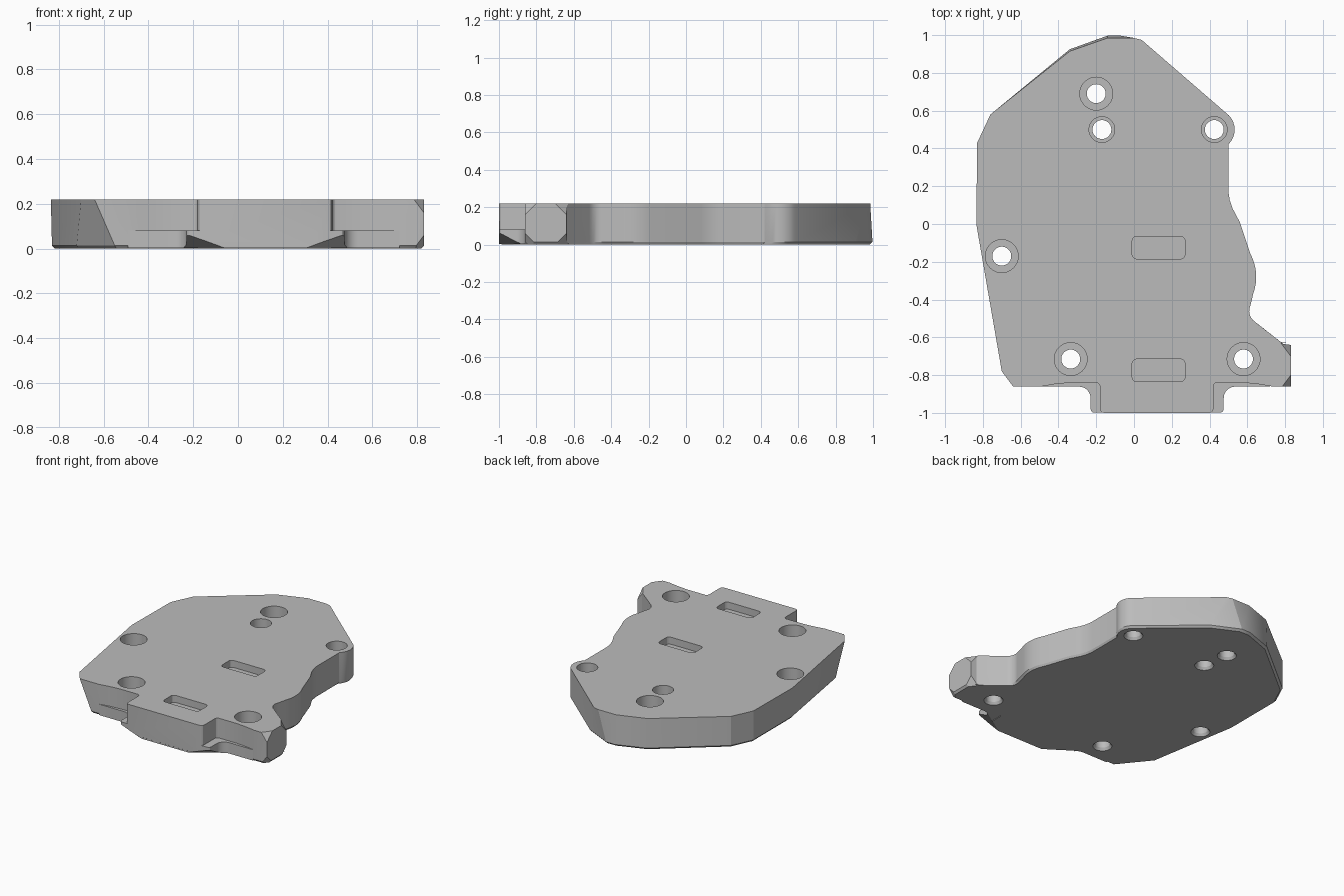
import bpy
import bmesh
import math
from mathutils import Matrix, Vector

if "Cube" in bpy.data.objects:
    bpy.data.objects.remove(bpy.data.objects["Cube"], do_unlink=True)

HEIGHT = 0.22
FLANGE_TOP = 0.08

grey = bpy.data.materials.new("plain_grey")
grey.use_nodes = True
grey.diffuse_color = (0.5, 0.5, 0.5, 1)
grey.node_tree.nodes["Principled BSDF"].inputs["Base Color"].default_value = grey.diffuse_color


def make_object(name, bm):
    """Turn a bmesh into a grey object with outward normals."""
    bmesh.ops.recalc_face_normals(bm, faces=bm.faces)
    mesh = bpy.data.meshes.new(name)
    bm.to_mesh(mesh)
    bm.free()
    mesh.materials.append(grey)
    result = bpy.data.objects.new(name, mesh)
    bpy.context.collection.objects.link(result)
    return result


def loft(name, rings):
    """Join equally long closed rings, capping both ends."""
    bm = bmesh.new()
    loops = [[bm.verts.new(point) for point in ring] for ring in rings]
    for lower, upper in zip(loops, loops[1:]):
        count = len(lower)
        for i in range(count):
            j = (i + 1) % count
            bm.faces.new((lower[i], lower[j], upper[j], upper[i]))
    bm.faces.new(loops[0][::-1])
    bm.faces.new(loops[-1])
    return make_object(name, bm)


def at_height(outline, z, scale=1.0):
    return [(x * scale, y * scale, z) for x, y in outline]


def arc(centre, radius, start, end, steps=6):
    """Points on a circular arc, angles in degrees."""
    points = []
    for i in range(steps + 1):
        angle = math.radians(start + (end - start) * i / steps)
        points.append((centre[0] + radius * math.cos(angle),
                       centre[1] + radius * math.sin(angle)))
    return points


def combine(target, tool, operation):
    """Apply a boolean and remove its tool."""
    modifier = target.modifiers.new(operation.title(), "BOOLEAN")
    modifier.operation = operation
    modifier.solver = "EXACT"
    modifier.object = tool
    bpy.ops.object.select_all(action="DESELECT")
    bpy.context.view_layer.objects.active = target
    target.select_set(True)
    bpy.ops.object.modifier_apply(modifier=modifier.name)
    bpy.data.objects.remove(tool, do_unlink=True)


def cut_round(target, centre, radius, bottom, top, end_radius=None, turn=None):
    """Cut a cylinder or cone along z, or along a turned axis."""
    bm = bmesh.new()
    middle = Matrix.Translation((0, 0, (bottom + top) / 2))
    bmesh.ops.create_cone(bm, cap_ends=True, segments=40, radius1=radius,
                          radius2=end_radius or radius, depth=top - bottom, matrix=middle)
    placement = Matrix.Translation(centre)
    if turn:
        placement = placement @ turn
    bm.transform(placement)
    combine(target, make_object("round_cutter", bm), "DIFFERENCE")


def cut_corner(target, corner, signs, legs):
    """Cut one outer corner away with a slanted plane."""
    margin = 0.01
    factor = 1 + sum(margin / leg for leg in legs)
    apex = Vector(c + s * margin for c, s in zip(corner, signs))
    points = [apex]
    for axis in range(3):
        point = apex.copy()
        point[axis] -= signs[axis] * legs[axis] * factor
        points.append(point)
    bm = bmesh.new()
    for point in points:
        bm.verts.new(point)
    bmesh.ops.convex_hull(bm, input=bm.verts)
    combine(target, make_object("corner_cutter", bm), "DIFFERENCE")


# Plate outline: front edge with tab, wavy left side, boss, back, slanted right
front = [(-0.64, -0.86), (-0.49, -0.86), (-0.42, -0.848), (-0.34, -0.84)]
front += arc((-0.2, -0.86), 0.02, 90, 0, 3) + arc((-0.16, -0.98), 0.02, 180, 270, 3)
front += arc((0.4, -0.98), 0.02, 270, 360, 3) + arc((0.44, -0.86), 0.02, 180, 90, 3)
front += [(0.58, -0.84), (0.66, -0.848), (0.73, -0.86), (0.83, -0.86)]
side = [(0.83, -0.64), (0.79, -0.635)]
side += arc((0.68, -0.46), 0.07, 235, 155)
side += arc((0.39, -0.28), 0.257, -20, 28, 8)
side += [(0.56, 0.01), (0.523, 0.08), (0.507, 0.125), (0.5, 0.17), (0.5, 0.42)]
side += arc((0.425, 0.5), 0.108, -42, 55, 9)
back = [(0.04, 0.975), (0.0, 0.985), (-0.14, 0.985), (-0.34, 0.915)]
right = [(-0.76, 0.58), (-0.83, 0.43), (-0.835, 0), (-0.7, -0.78)]
back_foot = [(0.12, 0.905), (-0.07, 0.997), (-0.14, 0.997), (-0.34, 0.925)]
right_foot = [(-0.76, 0.58), (-0.83, 0.43), (-0.83, 0), (-0.72, -0.65)]
top_outline = front + side + back + right
foot_outline = [(-0.55, -0.86)] + front[1:] + side + back_foot + right_foot

plate = loft("mounting_plate", [
    at_height(foot_outline, 0, 0.985),
    at_height(foot_outline, 0.014),
    at_height(top_outline, HEIGHT)])

# Lower flange, wider than the tab and filleted into the front edge
flange_outline = [(-0.49, -0.75), (-0.49, -0.861)]
flange_outline += arc((-0.29, -0.921), 0.06, 90, 0)
flange_outline += arc((-0.21, -0.979), 0.02, 180, 270, 3)
flange_outline += arc((0.455, -0.979), 0.02, 270, 360, 3)
flange_outline += arc((0.535, -0.921), 0.06, 180, 90)
flange_outline += [(0.72, -0.861), (0.72, -0.75)]
flange = loft("lower_flange", [
    at_height(flange_outline, 0.003), at_height(flange_outline, FLANGE_TOP)])
combine(plate, flange, "UNION")

# Slanted cuts under the tab corners
for x, sign in ((-0.23, -1), (0.475, 1)):
    cut_corner(plate, (x, -1, 0), (sign, -1, -1), (0.18, 0.12, 0.065))

# Clipped corners around the side port
for y, y_sign in ((-0.86, -1), (-0.64, 1)):
    for z, z_sign in ((0, -1), (HEIGHT, 1)):
        cut_corner(plate, (0.83, y, z), (1, y_sign, z_sign), (0.045, 0.06, 0.06))

# Counterbored through holes
holes = [(-0.2, 0.69, 0.087), (-0.17, 0.5, 0.068), (0.425, 0.5, 0.068),
         (-0.7, -0.17, 0.087), (-0.335, -0.715, 0.087), (0.58, -0.715, 0.087)]
for x, y, counterbore in holes:
    cut_round(plate, (x, y, 0), 0.05, -0.1, 0.3)
    cut_round(plate, (x, y, 0), counterbore, 0.1, 0.3)
    cut_round(plate, (x, y, 0), 0.068, -0.01, 0.018, 0.05)

# Side port with a tapered mouth
sideways = Matrix.Rotation(math.radians(90), 4, "Y")
port = (0.83, -0.755, 0.13)
cut_round(plate, port, 0.05, -0.16, 0.02, turn=sideways)
cut_round(plate, port, 0.05, -0.018, 0.002, 0.068, turn=sideways)

# Shallow rounded slots
for y in (-0.125, -0.775):
    slot = []
    for sx, sy, start in ((1, 1, 0), (-1, 1, 90), (-1, -1, 180), (1, -1, 270)):
        slot += arc((0.13 + sx * 0.115, y + sy * 0.035), 0.025, start, start + 90, 4)
    cutter = loft("slot_cutter", [at_height(slot, HEIGHT - 0.05), at_height(slot, HEIGHT + 0.05)])
    combine(plate, cutter, "DIFFERENCE")

bpy.ops.object.shade_smooth_by_angle(angle=math.radians(22))
